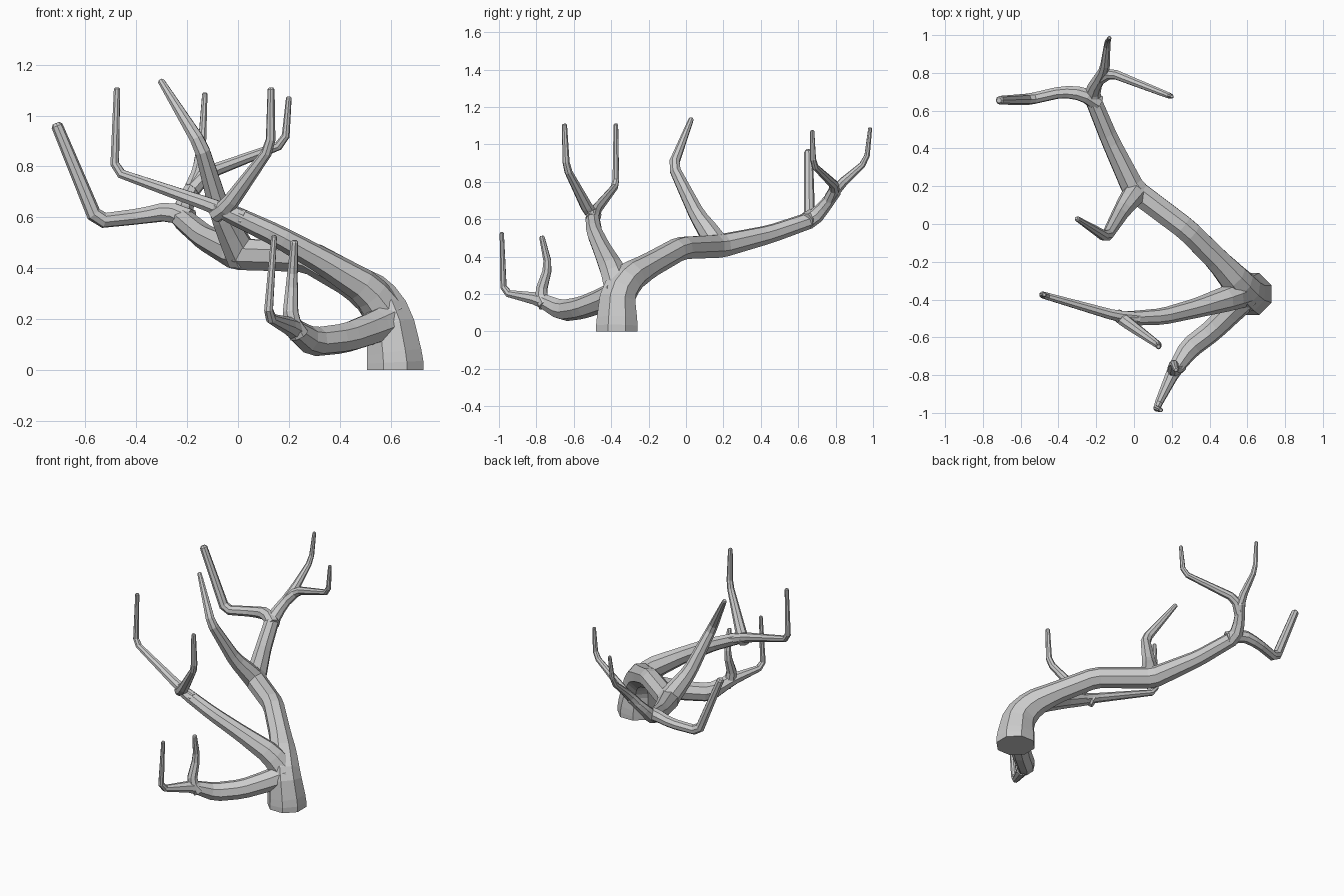
import bpy, bmesh, math
from mathutils import Vector

cube = bpy.data.objects.get("Cube")
if cube:
    bpy.data.objects.remove(cube, do_unlink=True)

bark = bpy.data.materials.new("grey_bark")
bark.use_nodes = True
GREY = (0.6, 0.6, 0.6, 1)
bark.diffuse_color = GREY
bark.node_tree.nodes["Principled BSDF"].inputs["Base Color"].default_value = GREY

SIDES = 8


def soften(points):
    """Bevel each bend of a path of (x, y, z, radius) points."""
    pts = [Vector(p) for p in points]
    out = [pts[0]]
    for a, b, c in zip(pts, pts[1:], pts[2:]):
        for other in (a, c):
            length = (other - b).length
            out.append(b.lerp(other, min(0.25, 0.03 / length)))
    return out + [pts[-1]]


def limb(name, points, flat_base=False):
    """Eight-sided tapering tube with a rounded tip."""
    path = soften(points)
    pos = [p.to_3d() for p in path]
    rad = [p.w for p in path]
    # rounded end
    end = (pos[-1] - pos[-2]).normalized()
    tip = pos[-1].copy()
    pos[-1] = tip - end * rad[-1] * 0.5
    pos.append(tip)
    rad.append(rad[-1] * 0.6)

    bm = bmesh.new()
    side, rings = None, []
    for i, p in enumerate(pos):
        before = (p - pos[i - 1]).normalized() if i else Vector()
        after = (pos[i + 1] - p).normalized() if i + 1 < len(pos) else Vector()
        t = (before + after).normalized()
        if i == 0 and flat_base:
            t = Vector((0, 0, 1))
        if side is None:
            side = t.orthogonal()
        side = (side - t * side.dot(t)).normalized()
        up = t.cross(side)
        ring = []
        for k in range(SIDES):
            a = math.tau * (k + 0.5) / SIDES
            ring.append(bm.verts.new(p + (side * math.cos(a) + up * math.sin(a)) * rad[i]))
        rings.append(ring)
    for lower, upper in zip(rings, rings[1:]):
        for k in range(SIDES):
            n = (k + 1) % SIDES
            bm.faces.new((lower[k], lower[n], upper[n], upper[k]))
    bm.faces.new(rings[0][::-1])
    bm.faces.new(rings[-1])
    bmesh.ops.recalc_face_normals(bm, faces=bm.faces)
    mesh = bpy.data.meshes.new(name)
    bm.to_mesh(mesh)
    bm.free()
    mesh.materials.append(bark)
    obj = bpy.data.objects.new(name, mesh)
    bpy.context.collection.objects.link(obj)


# Trunk, leaning over into the long main bough
limb("trunk_and_main_bough", [
    (.617, -.37, 0, .12), (.617, -.37, .04, .12), (.595, -.365, .2, .1),
    (.54, -.3, .29, .085), (.45, -.2, .35, .068), (.28, -.03, .445, .064),
    (0, .18, .455, .066), (-.13, .45, .52, .05), (-.225, .68, .6, .045),
    (-.2, .75, .68, .034), (-.15, .81, .76, .03)], flat_base=True)

# Twigs at the far end of the main bough
limb("back_right_twig", [
    (-.19, .64, .59, .045), (-.27, .69, .625, .04), (-.38, .7, .605, .032),
    (-.555, .66, .585, .031), (-.715, .655, .97, .023)])
limb("back_twig", [
    (-.18, .77, .71, .034), (-.155, .82, .78, .027), (-.14, .965, .91, .016),
    (-.13, .985, 1.09, .011)])
limb("back_left_twig", [
    (-.18, .77, .71, .034), (-.12, .8, .775, .027), (.185, .68, .89, .017),
    (.2, .675, 1.075, .011)])

# Upright shoot from the middle of the main bough
limb("middle_shoot", [
    (.02, .18, .44, .068), (-.02, .13, .52, .06), (-.07, .06, .62, .045),
    (-.147, -.07, .885, .03), (-.305, .03, 1.14, .014)])

# Front bough and its two upright twigs
limb("front_bough", [
    (.6, -.35, .2, .085), (.51, -.39, .32, .07), (.33, -.445, .43, .052),
    (.15, -.49, .53, .044), (-.03, -.5, .615, .038), (-.1, -.49, .645, .028)])
limb("front_bough_left_twig", [
    (-.09, -.48, .61, .034), (-.04, -.52, .645, .034), (.128, -.64, .875, .02),
    (.13, -.65, 1.11, .014)])
limb("front_bough_right_twig", [
    (.02, -.5, .595, .038), (-.1, -.485, .645, .03), (-.485, -.375, .78, .019),
    (-.475, -.375, 1.11, .013)])

# Low bough that dips forward, with two twigs
limb("low_bough", [
    (.61, -.37, .2, .075), (.53, -.45, .165, .066), (.42, -.56, .125, .06),
    (.29, -.66, .11, .058), (.21, -.78, .17, .038), (.118, -.975, .207, .019),
    (.142, -.985, .53, .012)])
limb("low_bough_twig", [
    (.24, -.75, .14, .042), (.205, -.78, .2, .034), (.212, -.735, .35, .023),
    (.222, -.772, .51, .015)])
